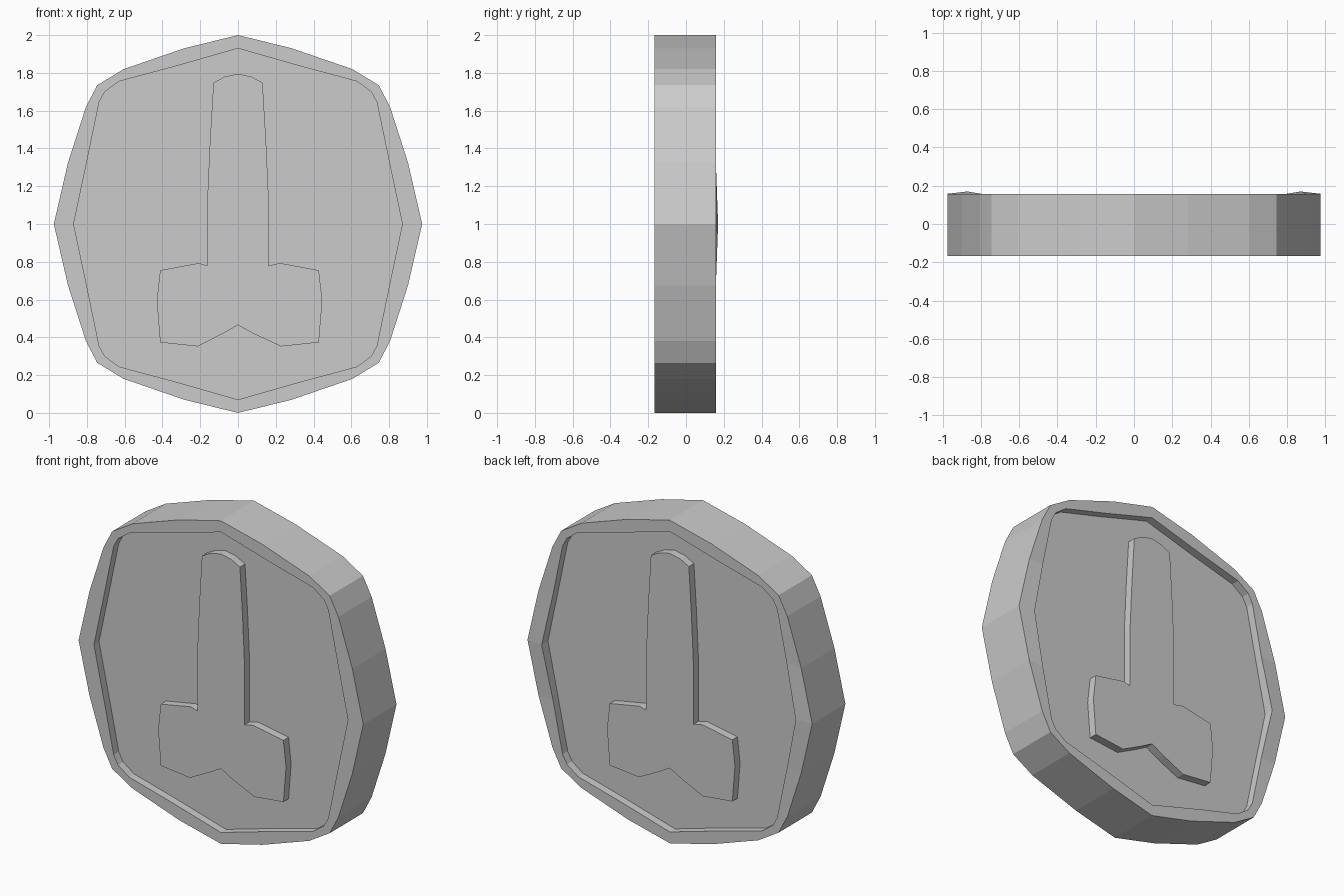
import bpy
import bmesh

cube = bpy.data.objects.get("Cube")
if cube:
    bpy.data.objects.remove(cube, do_unlink=True)

FRONT, BACK = -0.167, 0.158   # rim planes
DEPTH = 0.05                  # recess depth

grey = bpy.data.materials.new("plain grey")
grey.use_nodes = True
colour = (0.6, 0.6, 0.6, 1)
grey.diffuse_color = colour
grey.node_tree.nodes["Principled BSDF"].inputs["Base Color"].default_value = colour

# Quarter profiles of the rim, from the top round to the side, about the centre
outer_quarter = [(0, 1), (.285, .93), (.605, .82), (.745, .735),
                 (.805, .62), (.9, .325), (.975, 0)]
inner_quarter = [(0, .93), (.35, .83), (.63, .755), (.705, .7),
                 (.735, .645), (.8, .33), (.87, 0)]

# Right half of the relief, from the top of the shaft to the notch
relief_half = [(0, 1.795), (.07, 1.78), (.13, 1.748), (.148, 1.45), (.162, 1.14),
               (.162, .78), (.215, .793), (.42, .755), (.438, .595),
               (.42, .373), (.22, .352), (.08, .42), (0, .465)]


def full_ring(quarter):
    """Mirror a quarter profile into a closed loop standing on z = 0."""
    half = quarter + [(x, -z) for x, z in quarter[-2::-1]]
    loop = half + [(-x, z) for x, z in half[-2:0:-1]]
    return [(x, z + 1) for x, z in loop]


def add_loop(bm, points, y):
    return [bm.verts.new((x, y, z)) for x, z in points]


def bridge(bm, a, b):
    for i in range(len(a)):
        j = (i + 1) % len(a)
        bm.faces.new((a[i], a[j], b[j], b[i]))


def finish(bm, name):
    bmesh.ops.recalc_face_normals(bm, faces=bm.faces)
    mesh = bpy.data.meshes.new(name)
    bm.to_mesh(mesh)
    bm.free()
    mesh.materials.append(grey)
    obj = bpy.data.objects.new(name, mesh)
    bpy.context.collection.objects.link(obj)


# Disc with a raised rim and a recessed floor on both sides
outer, inner = full_ring(outer_quarter), full_ring(inner_quarter)
bm = bmesh.new()
edges = []
for y, inward in ((FRONT, 1), (BACK, -1)):
    edge = add_loop(bm, outer, y)
    lip = add_loop(bm, inner, y)
    floor = add_loop(bm, inner, y + inward * DEPTH)
    if inward < 0:            # rim swells slightly at the side points
        for v in lip:
            if abs(v.co.x) > .86:
                v.co.y += .012
    bridge(bm, edge, lip)
    bridge(bm, lip, floor)
    bm.faces.new(floor)
    edges.append(edge)
bridge(bm, *edges)
finish(bm, "coin_body")

# Raised relief on each face, the back one turned half a circle
mirrored = relief_half + [(-x, z) for x, z in relief_half[-2:0:-1]]
outline = [(x + (.008 if abs(x) > .2 else 0), z) for x, z in mirrored]
for name, y, inward in (("front_relief", FRONT, 1), ("back_relief", BACK, -1)):
    points = [(x * inward, z) for x, z in outline]
    bm = bmesh.new()
    top = add_loop(bm, points, y)
    base = add_loop(bm, points, y + inward * (DEPTH + .005))
    bridge(bm, top, base)
    bm.faces.new(top)
    bm.faces.new(base)
    finish(bm, name)
